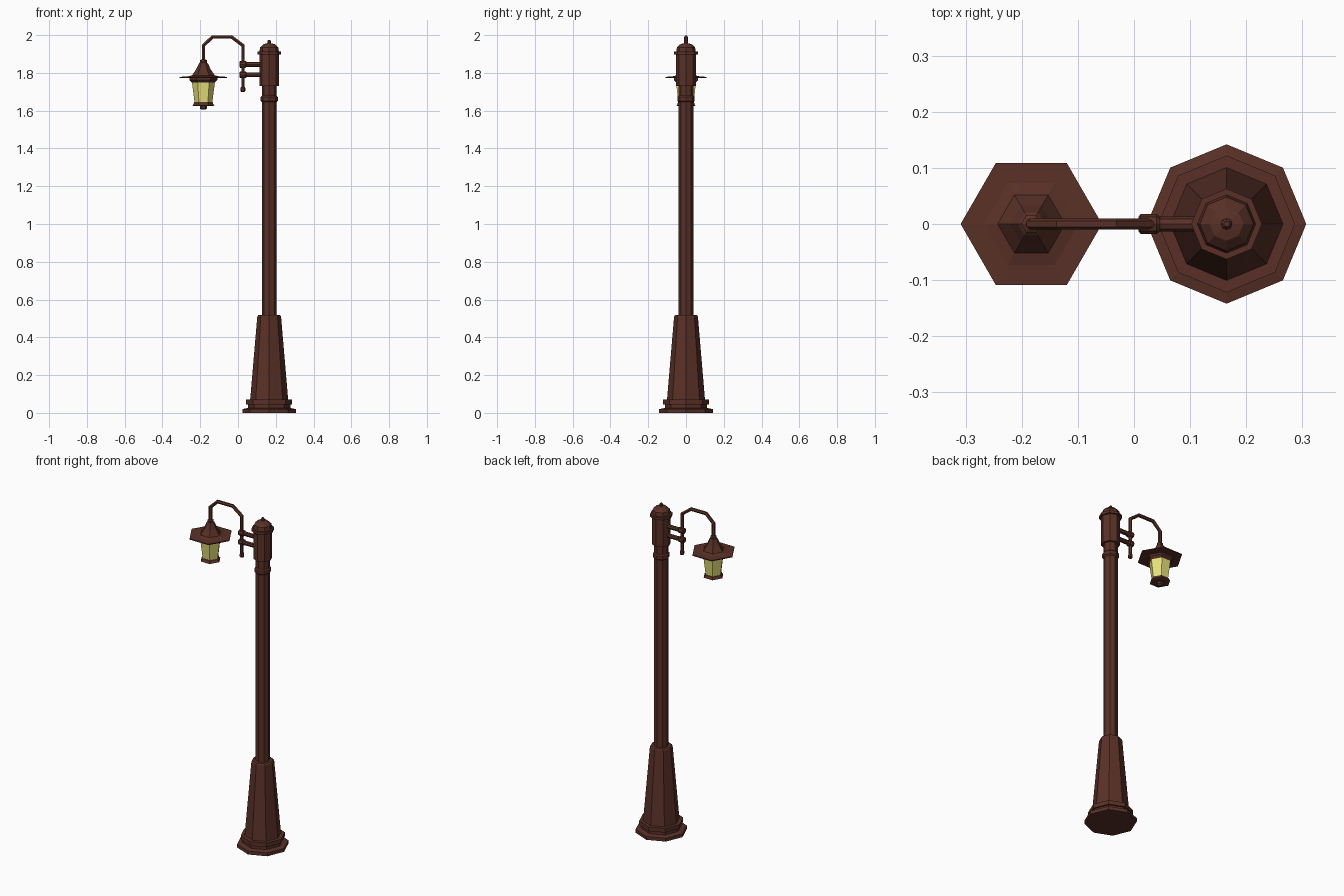
import bpy, bmesh, math
from mathutils import Vector

if "Cube" in bpy.data.objects:
    bpy.data.objects.remove(bpy.data.objects["Cube"])

POLE_X, LAMP_X = 0.165, -0.183


def material(name, rgb):
    m = bpy.data.materials.new(name)
    m.diffuse_color = (*rgb, 1)
    m.use_nodes = True
    m.node_tree.nodes["Principled BSDF"].inputs["Base Color"].default_value = m.diffuse_color
    return m


BROWN = material("brown_iron", (0.10, 0.03, 0.02))
GLOW = material("lamp_glass", (0.80, 0.75, 0.20))


def skin(name, rings, mat):
    """Flat-shaded closed solid through a list of equal-sized point rings."""
    bm = bmesh.new()
    vr = [[bm.verts.new(p) for p in ring] for ring in rings]
    n = len(vr[0])
    for a, b in zip(vr, vr[1:]):
        for i in range(n):
            j = (i + 1) % n
            bm.faces.new((a[i], a[j], b[j], b[i]))
    bm.faces.new(vr[0][::-1])
    bm.faces.new(vr[-1])
    bmesh.ops.recalc_face_normals(bm, faces=bm.faces)
    me = bpy.data.meshes.new(name)
    bm.to_mesh(me)
    bm.free()
    me.materials.append(mat)
    ob = bpy.data.objects.new(name, me)
    bpy.context.collection.objects.link(ob)
    return ob


def turned(name, x, sides, profile, mat=BROWN):
    """Upright faceted solid from (radius, z) pairs."""
    ang = [2 * math.pi * i / sides for i in range(sides)]
    return skin(name, [[(x + r * math.cos(a), r * math.sin(a), z) for a in ang]
                       for r, z in profile], mat)


def tube(name, path, radii, sides=6):
    """Mitred tube along (x, z) points in the y = 0 plane."""
    pts = [Vector((x, 0, z)) for x, z in path]
    rings = []
    for i, p in enumerate(pts):
        d0 = (p - pts[max(i - 1, 0)]).normalized()
        d1 = (pts[min(i + 1, len(pts) - 1)] - p).normalized()
        t = (d0 + d1).normalized()
        side = Vector((0, 1, 0)).cross(t)
        miter = 1 / max(t.dot(d1 if d1.length else d0), 0.5)
        ring = []
        for k in range(sides):
            a = 2 * math.pi * k / sides + math.pi / 2
            ring.append(p + radii[i] * (side * math.cos(a) * miter
                                        + Vector((0, math.sin(a), 0))))
        rings.append(ring)
    return skin(name, rings, BROWN)


# Post: stepped foot, tapered plinth, shaft, collar, head
turned("foot", POLE_X, 8, [(0.142, 0), (0.142, 0.02), (0.112, 0.026), (0.112, 0.045),
                           (0.122, 0.045), (0.122, 0.07), (0.1, 0.07)])
turned("plinth", POLE_X, 8, [(0.101, 0.065), (0.063, 0.51), (0.058, 0.517)])
turned("shaft", POLE_X, 8, [(0.039, 0.5), (0.039, 1.74)])
turned("collar", POLE_X, 8, [(0.039, 1.645), (0.046, 1.652), (0.046, 1.672), (0.039, 1.679)])
turned("head", POLE_X, 8, [(0.052, 1.73), (0.052, 1.897), (0.063, 1.897), (0.063, 1.912),
                           (0.052, 1.912), (0.048, 1.935), (0.03, 1.952), (0.01, 1.957),
                           (0.01, 1.967), (0.005, 1.974)])

# Two brackets clamping the arm to the head
for i, z in enumerate((1.79, 1.845)):
    tube(f"bracket_{i + 1}", [(0.008, z), (0.012, z), (0.04, z), (0.046, z), (0.13, z)],
         [0.013, 0.018, 0.018, 0.013, 0.013], 8)

# Bent arm with a small knob at its lower end
tube("arm", [(0.026, 1.71), (0.026, 1.945), (-0.034, 1.99), (-0.135, 1.99),
             (LAMP_X, 1.945), (LAMP_X, 1.85)], [0.01] * 6)
turned("arm_knob", 0.026, 6, [(0.009, 1.70), (0.013, 1.704), (0.013, 1.72), (0.01, 1.725)])

# Lantern: brimmed roof, glass, base cup
turned("lantern_roof", LAMP_X, 6, [(0.06, 1.748), (0.074, 1.762), (0.074, 1.773), (0.126, 1.773),
                                   (0.126, 1.779), (0.084, 1.781), (0.06, 1.787),
                                   (0.038, 1.82), (0.024, 1.85), (0.018, 1.855),
                                   (0.018, 1.867), (0.01, 1.872)])
turned("lantern_glass", LAMP_X, 6, [(0.045, 1.63), (0.061, 1.752)], GLOW)
turned("lantern_base", LAMP_X, 6, [(0.01, 1.606), (0.019, 1.611), (0.019, 1.624), (0.05, 1.624),
                                   (0.059, 1.628), (0.052, 1.634), (0.049, 1.645), (0.04, 1.645)])
